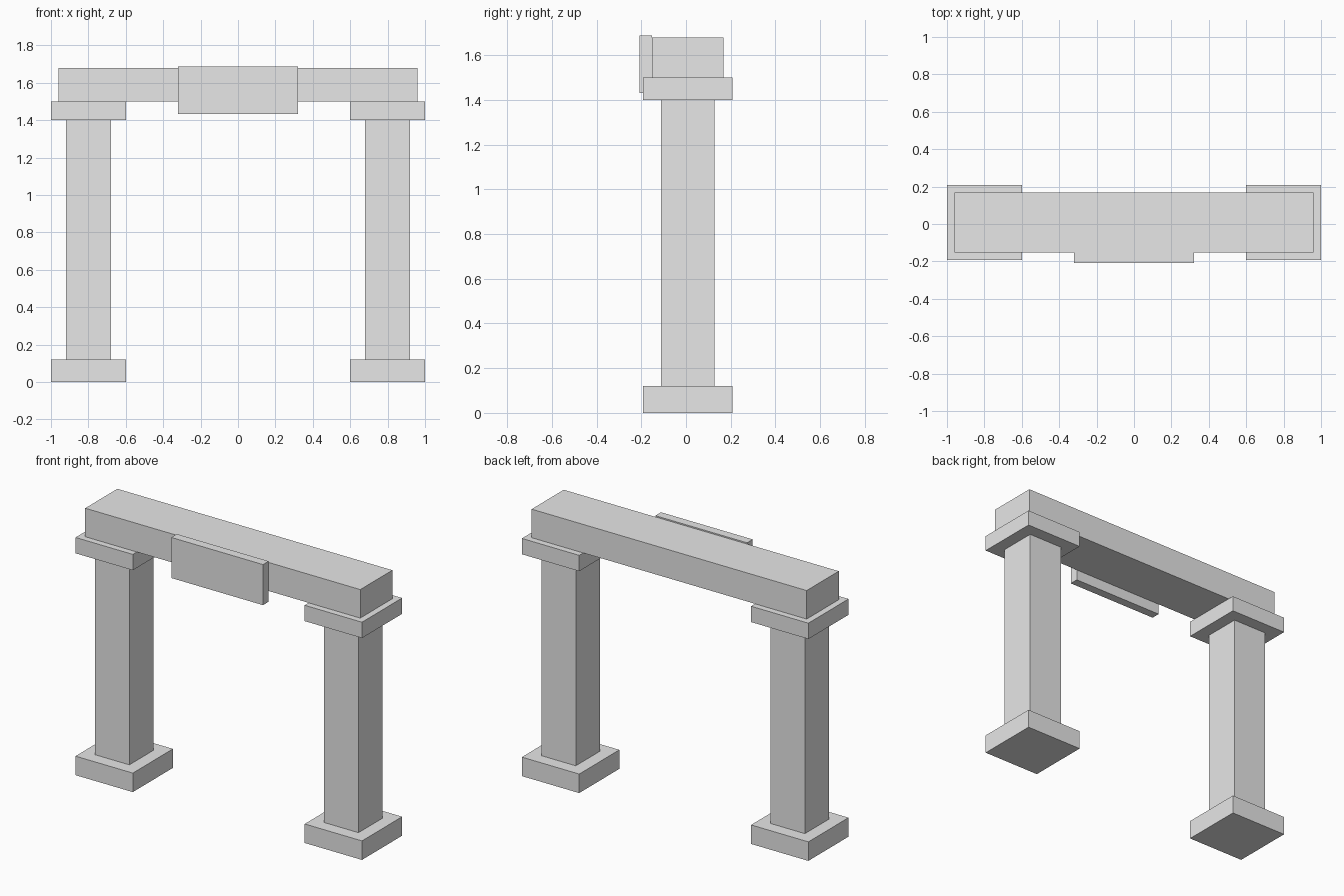
import bpy

default_cube = bpy.data.objects.get("Cube")
if default_cube:
    bpy.data.objects.remove(default_cube, do_unlink=True)

# Single stone colour
stone = bpy.data.materials.new("pale_grey_stone")
stone.use_nodes = True
stone_colour = (0.8, 0.8, 0.8, 1.0)
stone.diffuse_color = stone_colour
stone.node_tree.nodes["Principled BSDF"].inputs["Base Color"].default_value = stone_colour


def block(name, x, y, z):
    """Box spanning the given (low, high) range on each axis."""
    ranges = (x, y, z)
    bpy.ops.mesh.primitive_cube_add(size=1, location=[(a + b) / 2 for a, b in ranges])
    obj = bpy.context.object
    obj.name = name
    obj.scale = [b - a for a, b in ranges]
    bpy.ops.object.transform_apply(location=False, rotation=False, scale=True)
    obj.data.materials.append(stone)
    return obj


def centred(middle, width):
    return (middle - width / 2, middle + width / 2)


AXIS_Y = 0.008  # the columns sit slightly behind the centre

# Two columns, each with a base, shaft and cap
for side, x in (("left", 0.8), ("right", -0.8)):
    for part, width, z in (("base", 0.4, (0, 0.12)),
                           ("shaft", 0.24, (0.12, 1.4)),
                           ("cap", 0.4, (1.4, 1.5))):
        block(f"{side}_column_{part}", centred(x, width), centred(AXIS_Y, width), z)

# Lintel across the caps
block("lintel", centred(0, 1.92), centred(AXIS_Y, 0.32), (1.5, 1.68))

# Plaque on the front of the lintel
block("front_plaque", centred(0, 0.64), (-0.208, -0.152), (1.432, 1.688))
